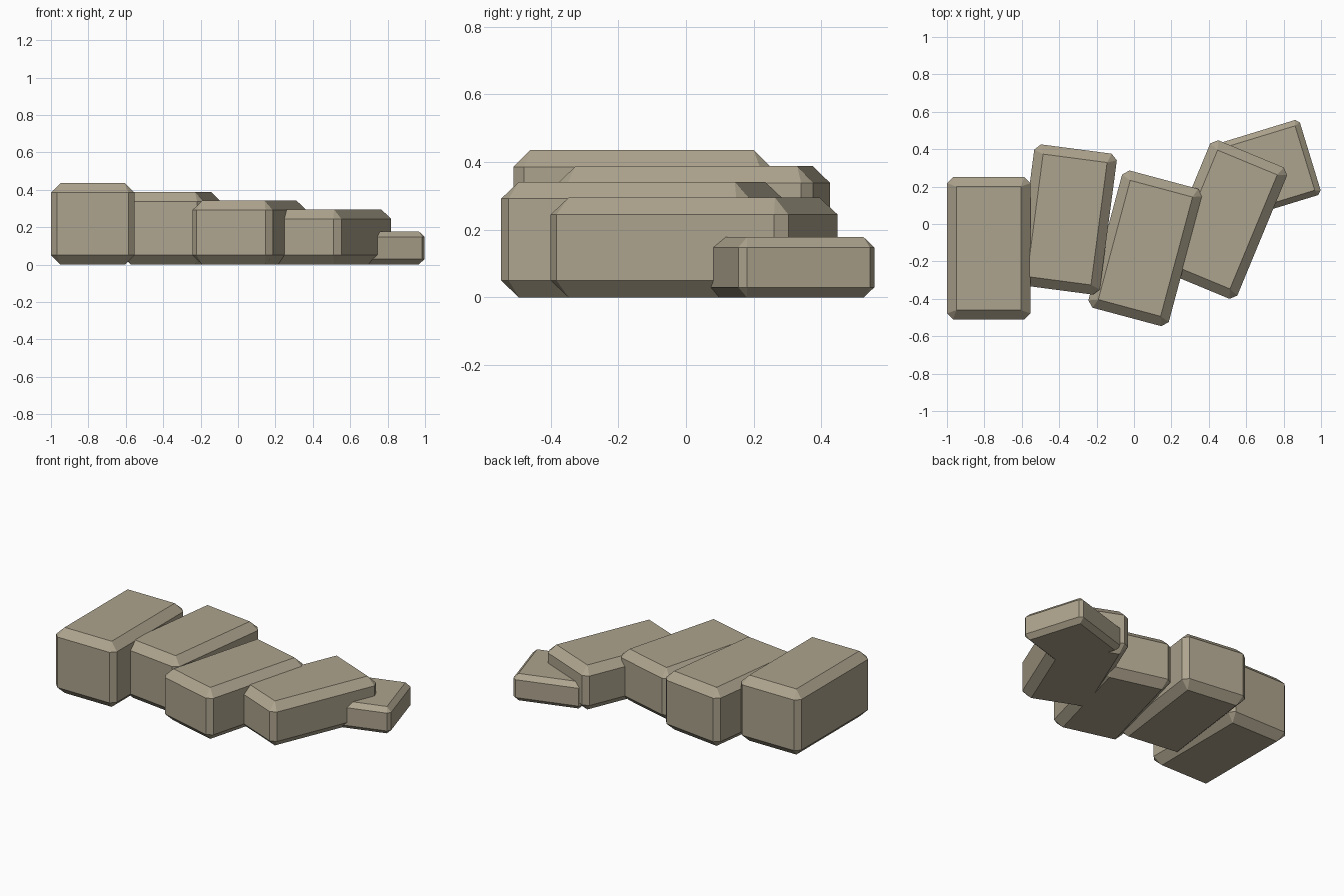
import bpy, bmesh, math

if "Cube" in bpy.data.objects:
    bpy.data.objects.remove(bpy.data.objects["Cube"])

# Single stone colour
stone = bpy.data.materials.new("warm_grey_stone")
stone.diffuse_color = (0.42, 0.37, 0.27, 1)
stone.use_nodes = True
stone.node_tree.nodes["Principled BSDF"].inputs["Base Color"].default_value = stone.diffuse_color


def chamfered_block(name, centre, size, angle, bevel, corner):
    """Block on the ground: wide chamfer on top/bottom, narrower on the upright edges."""
    w, l, h = size[0] / 2, size[1] / 2, size[2]
    bm = bmesh.new()
    for sx in (-1, 1):
        for sy in (-1, 1):
            for cap, side in ((0, bevel), (h, h - bevel)):
                bm.verts.new((sx * (w - bevel), sy * (l - bevel), cap))
                bm.verts.new((sx * w, sy * (l - corner), side))
                bm.verts.new((sx * (w - corner), sy * l, side))
    bmesh.ops.convex_hull(bm, input=bm.verts[:])
    bmesh.ops.dissolve_limit(bm, angle_limit=math.radians(1),
                             verts=bm.verts[:], edges=bm.edges[:])
    bmesh.ops.recalc_face_normals(bm, faces=bm.faces[:])
    mesh = bpy.data.meshes.new(name)
    bm.to_mesh(mesh)
    bm.free()
    mesh.materials.append(stone)
    ob = bpy.data.objects.new(name, mesh)
    ob.location = (centre[0], centre[1], 0)
    ob.rotation_euler.z = math.radians(angle)
    bpy.context.collection.objects.link(ob)


# Row of four stones, each lower and turned further than the last
for i in range(4):
    chamfered_block(f"stone_{i + 1}",
                    (-0.777 + 0.419 * i, 0.024 if i % 2 else -0.13),
                    (0.445, 0.76, 0.435 - 0.0467 * i),
                    -7.5 * i, 0.05, 0.032)

# Small low stone at the end
chamfered_block("small_end_stone", (0.732, 0.297), (0.44, 0.42, 0.178), 17, 0.03, 0.02)
